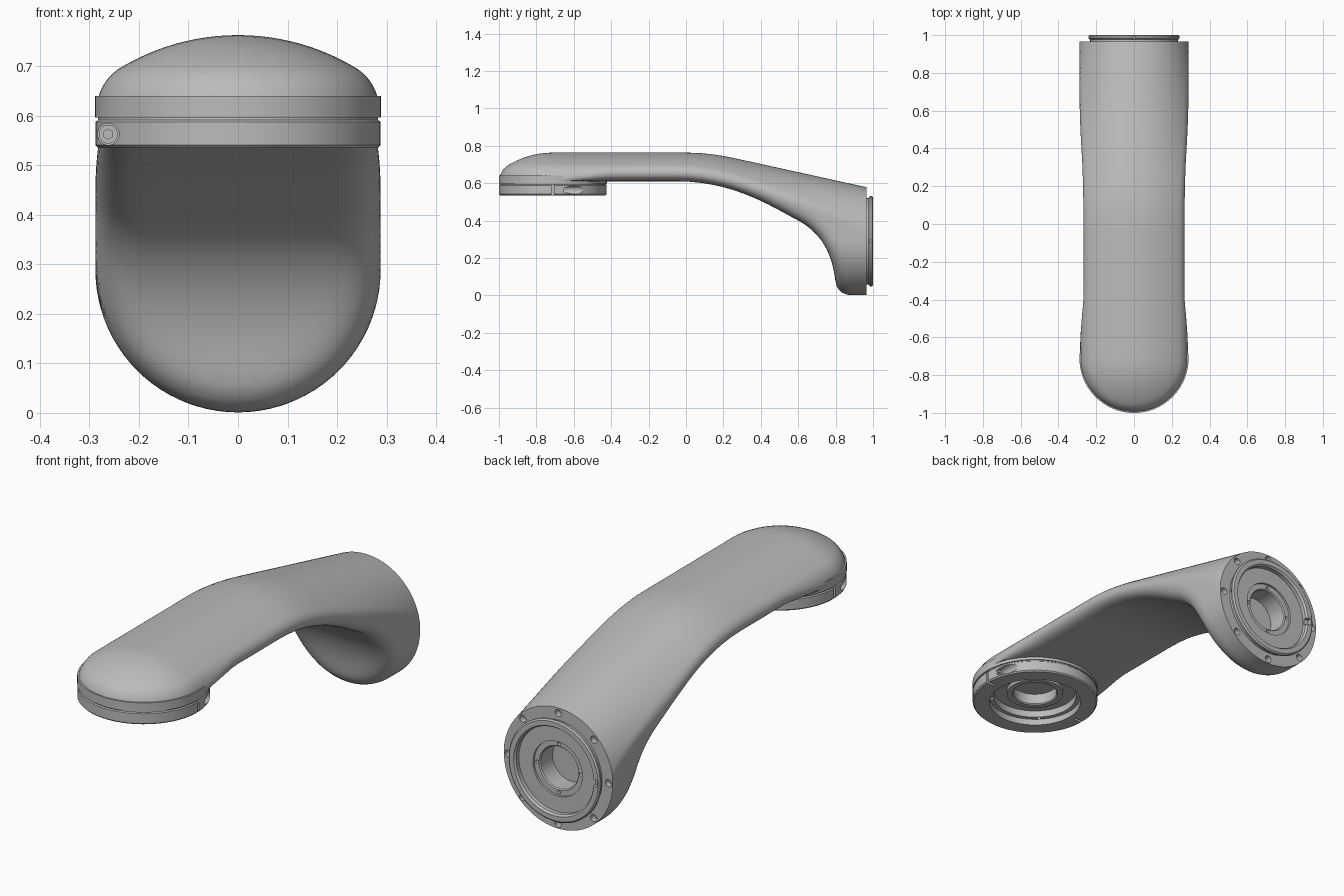
import bpy, bmesh, math
from math import sin, cos, pi, hypot
from mathutils import Matrix, Vector
from mathutils.geometry import interpolate_bezier

if "Cube" in bpy.data.objects:
    bpy.data.objects.remove(bpy.data.objects["Cube"])

R = 0.288          # outer radius of both joints
FRONT_Y = -0.712   # axis of the front joint
BACK_Z = 0.289     # axis of the rear joint
BACK_Y = 0.965     # rear face

gray = bpy.data.materials.new("satin gray")
gray.use_nodes = True
gray.diffuse_color = (0.5, 0.5, 0.5, 1)
gray.node_tree.nodes["Principled BSDF"].inputs["Base Color"].default_value = gray.diffuse_color


def finish(name, bm):
    bmesh.ops.recalc_face_normals(bm, faces=bm.faces)
    mesh = bpy.data.meshes.new(name)
    bm.to_mesh(mesh)
    bm.free()
    mesh.materials.append(gray)
    ob = bpy.data.objects.new(name, mesh)
    bpy.context.collection.objects.link(ob)
    return ob


def activate(ob):
    bpy.ops.object.select_all(action='DESELECT')
    ob.select_set(True)
    bpy.context.view_layer.objects.active = ob


def cut(ob, bm):
    cutter = finish("cutter", bm)
    cutter.hide_render = True
    mod = ob.modifiers.new("cut", 'BOOLEAN')
    mod.operation, mod.solver, mod.object = 'DIFFERENCE', 'EXACT', cutter
    activate(ob)
    bpy.ops.object.modifier_apply(modifier="cut")
    bpy.data.objects.remove(cutter)


def smooth(ob):
    activate(ob)
    bpy.ops.object.shade_smooth_by_angle(angle=math.radians(32))


def rod(bm, a, b, radius, seg=24):
    a, b = Vector(a), Vector(b)
    turn = (b - a).to_track_quat('Z', 'Y').to_matrix().to_4x4()
    bmesh.ops.create_cone(bm, cap_ends=True, segments=seg, radius1=radius, radius2=radius,
                          depth=(b - a).length, matrix=Matrix.Translation((a + b) / 2) @ turn)


def box(bm, centre, size):
    bmesh.ops.create_cube(bm, size=1, matrix=Matrix.Translation(centre) @ Matrix.Diagonal((*size, 1)))


def lathe(name, profile, matrix):
    bm = bmesh.new()
    vs = [bm.verts.new((r, 0, h)) for r, h in profile]
    es = [bm.edges.new(p) for p in zip(vs, vs[1:])]
    bmesh.ops.spin(bm, geom=vs + es, cent=(0, 0, 0), axis=(0, 0, 1), angle=2 * pi, steps=96)
    bmesh.ops.remove_doubles(bm, verts=bm.verts, dist=0.0001)
    bmesh.ops.transform(bm, matrix=matrix, verts=bm.verts)
    return finish(name, bm)


# Underside curve of the arm, from the flat tube down the front of the leg
def bezier(pts, n):
    return [(v.x, v.y) for v in interpolate_bezier(*[Vector((*p, 0)) for p in pts], n)]


under = bezier([(-0.05, 0.61), (0.25, 0.61), (0.45, 0.48), (0.6, 0.4)], 14)[:-1]
under += bezier([(0.6, 0.4), (0.72, 0.335), (0.8, 0.22), (0.803, 0)], 16)
segments = list(zip([(-2, 0.61)] + under, under + [(0.803, -1)]))


def under_distance(y, z):
    if y < -0.1:
        return 0.61 - z
    best, sign = 9, 1
    for (ay, az), (by, bz) in segments:
        dy, dz = by - ay, bz - az
        t = min(1, max(0, ((y - ay) * dy + (z - az) * dz) / (dy * dy + dz * dz)))
        d = hypot(y - ay - t * dy, z - az - t * dz)
        if d < best:
            best, sign = d, -1 if dy * (z - az) - dz * (y - ay) > 0 else 1
    return best * sign


def ramp(y, a, b):
    return min(1, max(0, (y - a) / (b - a)))


def top_height(y):
    bend = min(max(y, 0), 0.25)
    return 0.763 - 0.44 * bend * bend - 0.22 * max(0, y - 0.25)


def crown_radius(y):
    return 0.46 + (BACK_Z - 0.46) * ramp(y, 0.0, BACK_Y)


def soft_max(a, b, k):
    return max(a, b) + max(k - abs(a - b), 0) ** 2 / (4 * k)


# Negative inside the arm: crowned top, straight sides, round foot, rounded edges
def arm_field(x, y, z):
    rho = hypot(x, min(0, y - FRONT_Y))
    crown = crown_radius(y)
    over = z - top_height(y) + crown
    top = hypot(rho, over) - crown if over > 0 else rho - crown
    side = hypot(x, z - BACK_Z) - R if z < BACK_Z else rho - R
    shell = soft_max(top, side, 0.001 + 0.05 * (1 - ramp(y, 0.1, 0.9)))
    return soft_max(shell, under_distance(y, z), 0.002 + 0.085 * ramp(y, -0.68, -0.4))


# Section planes, each given by its top y and its bottom (y, z)
planes = []
for i in range(18):
    y = FRONT_Y - R * cos(0.1 + (pi / 2 - 0.1) * i / 17)
    planes.append((y, y, 0.61))
planes += [(y, y, 0.61) for y in (-0.67, -0.62, -0.57, -0.52, -0.47, -0.42, -0.37, -0.25, -0.12)]
for y, z in under:
    planes.append((y + 0.09 * ramp(y, 0.1, 0.8), y, z))
for i in range(1, 13):
    t = i / 12
    planes.append((0.893 + (BACK_Y - 0.893) * t, 0.803 + (BACK_Y - 0.803) * t, 0.0))

bm = bmesh.new()
rings = []
COUNT = 88
for ty, by, bz in planes:
    drop = max(0, FRONT_Y - ty)
    crown = crown_radius(ty)
    tz = top_height(ty) - crown + math.sqrt(crown ** 2 - drop ** 2)
    cy, cz, hy, hz = (ty + by) / 2, (tz + bz) / 2, (ty - by) / 2, (tz - bz) / 2
    wide = math.sqrt(R * R - min(drop, R) ** 2)
    ring = []
    for k in range(COUNT):
        a = 2 * pi * k / COUNT
        ux, uy, uz = wide * cos(a), hy * sin(a), hz * sin(a)
        lo, hi = 0, 2.2
        for _ in range(15):
            m = (lo + hi) / 2
            if arm_field(ux * m, cy + uy * m, cz + uz * m) < 0:
                lo = m
            else:
                hi = m
        ring.append(bm.verts.new((ux * lo, cy + uy * lo, cz + uz * lo)))
    rings.append(ring)
for p, q in zip(rings, rings[1:]):
    for k in range(COUNT):
        n = (k + 1) % COUNT
        bm.faces.new((p[k], p[n], q[n], q[k]))
bm.faces.new(rings[0])
bm.faces.new(rings[-1])
arm = finish("arm_body", bm)

# Pockets for both joints and the bolt circle in the rear flange
bm = bmesh.new()
rod(bm, (0, BACK_Y - 0.11, BACK_Z), (0, 1.1, BACK_Z), 0.22, 64)
rod(bm, (0, FRONT_Y, 0.5), (0, FRONT_Y, 0.65), 0.15, 64)
for i in range(8):
    a = i * pi / 4
    x, z = 0.265 * cos(a), BACK_Z + 0.265 * sin(a)
    rod(bm, (x, BACK_Y - 0.03, z), (x, 1.1, z), 0.017)
cut(arm, bm)
smooth(arm)

# Rear joint: grooved boss with a stepped bore
boss = lathe("rear_boss", [
    (0, 0.865), (0.1, 0.865), (0.1, 0.955), (0.105, 0.96), (0.13, 0.96), (0.13, 0.97),
    (0.205, 0.97), (0.205, 0.99), (0.212, 1), (0.235, 1), (0.242, 0.994), (0.242, 0.985),
    (0.232, 0.976), (0.232, 0.96), (0.222, 0.955), (0.222, 0.85), (0, 0.85)],
    Matrix.Translation((0, 0, BACK_Z)) @ Matrix.Rotation(-pi / 2, 4, 'X'))
bm = bmesh.new()
box(bm, (-0.213, 0.995, BACK_Z), (0.03, 0.03, 0.035))
for i in range(4):
    a = i * pi / 2
    x, z = cos(a), sin(a)
    rod(bm, (x * 0.115, 0.94, BACK_Z + z * 0.115), (x * 0.115, 1.05, BACK_Z + z * 0.115), 0.008, 12)
    if i != 2:
        rod(bm, (x * 0.225, 0.987, BACK_Z + z * 0.225), (x * 0.26, 0.987, BACK_Z + z * 0.26), 0.007, 12)
cut(boss, bm)
smooth(boss)

# Front joint: collar, groove and clamp ring with a stepped bore
clamp = lathe("front_clamp", [
    (0, 0.635), (0.1, 0.635), (0.1, 0.585), (0.105, 0.58), (0.13, 0.58), (0.13, 0.598),
    (0.19, 0.598), (0.19, 0.565), (0.21, 0.565), (0.21, 0.535), (0.282, 0.535), (R, 0.541),
    (R, 0.588), (0.283, 0.592), (0.283, 0.597), (R + 0.0005, 0.597), (R + 0.0005, 0.64),
    (0, 0.64)], Matrix.Translation((0, FRONT_Y, 0)))
bm = bmesh.new()
for s in (1, -1):
    x = s * 0.262
    box(bm, (s * 0.27, FRONT_Y, 0.56), (0.06, 0.013, 0.067))                 # slit
    rod(bm, (x, FRONT_Y + s * 0.045, 0.563), (x, FRONT_Y + s * 0.3, 0.563), 0.022)  # bolt pocket
cut(clamp, bm)
bm = bmesh.new()
for i in range(4):
    a = pi / 4 + i * pi / 2
    x, y = 0.2 * cos(a), FRONT_Y + 0.2 * sin(a)
    rod(bm, (x, y, 0.5), (x, y, 0.575), 0.009, 12)
cut(clamp, bm)
smooth(clamp)

# Clamp bolts with a hexagonal socket
for s, name in ((1, "clamp_bolt_left"), (-1, "clamp_bolt_right")):
    bm = bmesh.new()
    x, y = s * 0.262, FRONT_Y
    rod(bm, (x, y + s * 0.04, 0.563), (x, y + s * 0.06, 0.563), 0.019)
    bolt = finish(name, bm)
    bm = bmesh.new()
    rod(bm, (x, y + s * 0.048, 0.563), (x, y + s * 0.08, 0.563), 0.01, 6)
    cut(bolt, bm)
    smooth(bolt)
